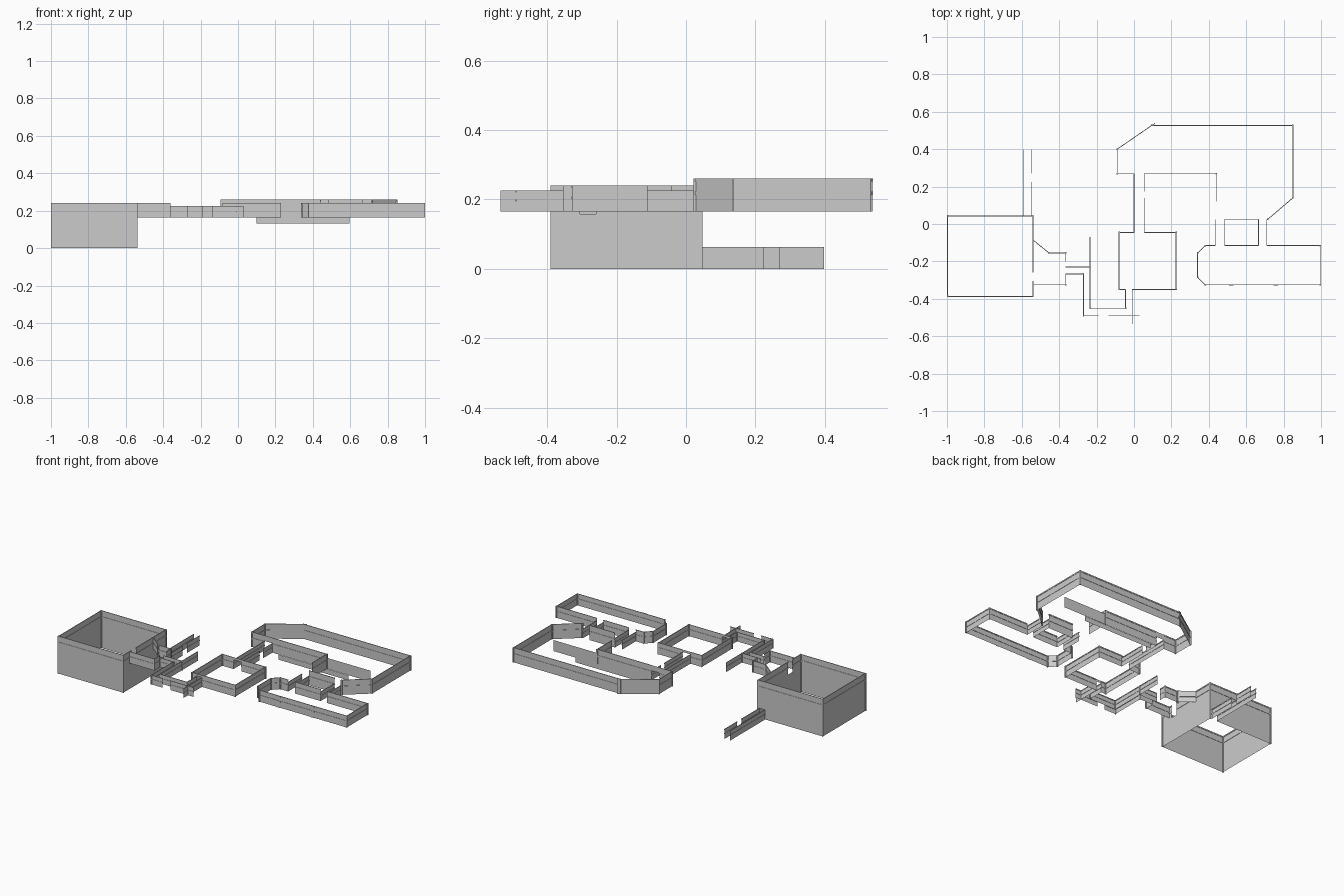
import bpy, bmesh
from mathutils import Vector

if "Cube" in bpy.data.objects:
    bpy.data.objects.remove(bpy.data.objects["Cube"])


def box_on_segment(bm, a, b, half, z0, z1):
    """Thin upright box following the segment a-b."""
    d = (b - a).normalized()
    n = Vector((-d.y, d.x)) * half
    ring = [a + n, b + n, b - n, a - n]
    lo = [bm.verts.new((p.x, p.y, z0)) for p in ring]
    hi = [bm.verts.new((p.x, p.y, z1)) for p in ring]
    bm.faces.new(lo[::-1])
    bm.faces.new(hi)
    for i in range(4):
        j = (i + 1) % 4
        bm.faces.new((lo[i], lo[j], hi[j], hi[i]))


def wall(name, pts, z0, z1, trim=True):
    """Sheet wall along a path, with a moulding strip and corner posts."""
    bm = bmesh.new()
    P = [Vector(p) for p in pts]
    lo = [bm.verts.new((p.x, p.y, z0)) for p in P]
    hi = [bm.verts.new((p.x, p.y, z1)) for p in P]
    for i in range(len(P) - 1):
        bm.faces.new((lo[i], lo[i + 1], hi[i + 1], hi[i]))
    if trim:
        top = min(z1 - z0, 0.09)
        for a, b in zip(P, P[1:]):
            box_on_segment(bm, a, b, 0.002, z1 - top * 0.52, z1 - top * 0.42)
            box_on_segment(bm, a, b, 0.002, z1 - top * 0.09, z1)
        for p in P[1:-1]:
            e = Vector((0.004, 0))
            box_on_segment(bm, p - e, p + e, 0.004, z0, z1)
    me = bpy.data.meshes.new(name)
    bm.to_mesh(me)
    bm.free()
    ob = bpy.data.objects.new(name, me)
    bpy.context.collection.objects.link(ob)
    return ob


F = 0.165                        # upper floor level
LOW, MID, HIGH = 0.225, 0.24, 0.26

# Tall room on the left, with a low door at the back and an upper door at the right
wall("tall_room_wall", [(-0.54, -0.305), (-0.54, -0.387), (-0.997, -0.387),
                        (-0.997, 0.043), (-0.59, 0.043)], 0, MID)
wall("tall_room_side", [(-0.55, 0.043), (-0.54, 0.043), (-0.54, -0.26)], 0, MID)
wall("tall_room_over_door", [(-0.59, 0.043), (-0.55, 0.043)], 0.06, MID)
wall("tall_room_under_door", [(-0.54, -0.26), (-0.54, -0.305)], 0, 0.158, False)

# Low corridor behind the tall room
wall("low_corridor_left", [(-0.59, 0.045), (-0.59, 0.397)], 0, 0.063)
for i, (y0, y1) in enumerate([(0.045, 0.225), (0.27, 0.397)]):
    wall(f"low_corridor_right_{i}", [(-0.55, y0), (-0.55, y1)], 0, 0.063)

# Landing with a slanted corner
wall("landing_back", [(-0.54, -0.085), (-0.455, -0.155), (-0.365, -0.155),
                      (-0.365, -0.20)], F, MID)
wall("landing_front", [(-0.54, -0.325), (-0.365, -0.325), (-0.365, -0.27)], F, MID)

# Winding passages
passages = [
    [(-0.365, -0.23), (-0.235, -0.23), (-0.235, -0.45), (-0.045, -0.45), (-0.045, -0.35)],
    [(-0.365, -0.267), (-0.27, -0.267), (-0.27, -0.49), (-0.19, -0.49)],
    [(-0.135, -0.49), (0.03, -0.49)],
    [(-0.01, -0.35), (-0.01, -0.535)],
    [(-0.235, -0.23), (-0.235, -0.07)],
    [(0.0, -0.045), (0.0, 0.27)],
    [(0.055, -0.045), (0.055, 0.14)],
    [(0.055, 0.175), (0.055, 0.27)],
]
for i, p in enumerate(passages):
    wall(f"passage_{i}", p, F, LOW)

# Central square room with two doorways
wall("central_room_left", [(0.0, -0.045), (-0.08, -0.045), (-0.08, -0.35),
                           (-0.045, -0.35)], F, MID)
wall("central_room_right", [(-0.01, -0.35), (0.225, -0.35), (0.225, -0.045),
                            (0.055, -0.045)], F, MID)
wall("central_back_lintel", [(0.0, -0.045), (0.055, -0.045)], LOW, MID, False)
wall("central_front_lintel", [(-0.045, -0.35), (-0.01, -0.35)], LOW, MID, False)

# Large hall
wall("hall_outer", [(0.0, 0.268), (-0.09, 0.268), (-0.09, 0.40), (0.095, 0.527),
                    (0.85, 0.527), (0.85, 0.14), (0.715, 0.025), (0.71, 0.025)], F, HIGH)
wall("hall_slant_end", [(0.095, 0.527), (0.112, 0.537)], F, HIGH)
wall("hall_inner", [(0.055, 0.268), (0.44, 0.268), (0.44, 0.12)], F, HIGH)
wall("hall_divider", [(0.44, 0.268), (0.75, 0.268)], F, 0.235, False)
wall("hall_lower_panel", [(0.10, 0.266), (0.595, 0.266)], 0.133, F, False)
wall("hall_front", [(0.485, 0.025), (0.665, 0.025)], F, HIGH)
wall("hall_lintel", [(0.0, 0.268), (0.055, 0.268)], LOW, HIGH, False)

# Two short links between the hall and the front room
for i, x in enumerate([0.435, 0.485, 0.665, 0.71]):
    wall(f"link_wall_{i}", [(x, 0.025), (x, -0.115)], F, LOW)

# Long front room, chamfered at the left end
wall("front_room_outer", [(0.71, -0.115), (0.996, -0.115), (0.996, -0.325), (0.38, -0.325),
                          (0.34, -0.285), (0.34, -0.155), (0.38, -0.115),
                          (0.435, -0.115)], F, MID)
wall("front_room_back", [(0.485, -0.115), (0.665, -0.115)], F, MID)
for i, x in enumerate([0.52, 0.757]):
    wall(f"front_room_post_{i}", [(x - 0.012, -0.328), (x + 0.012, -0.328)], F, MID)
